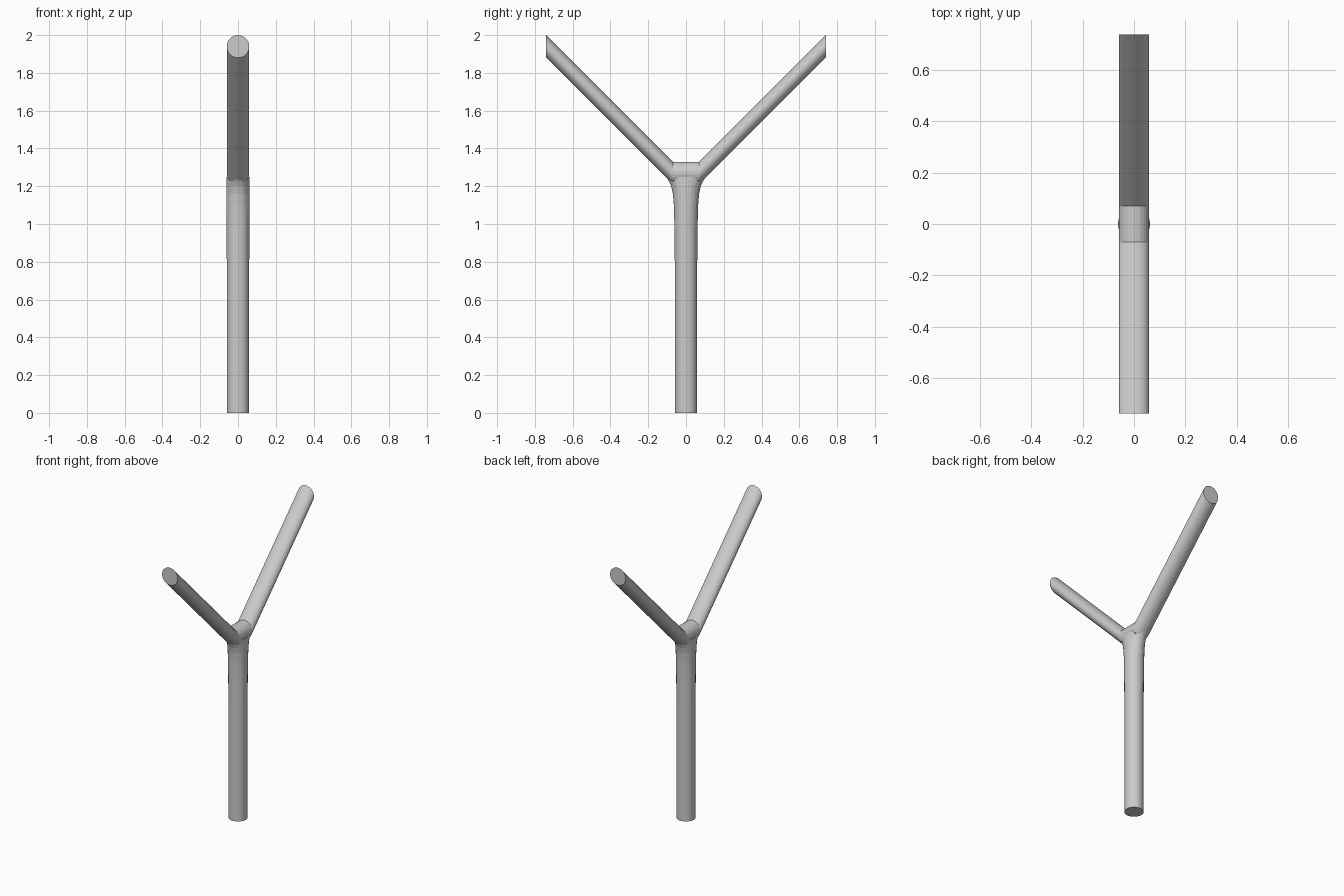
import bpy
import bmesh
from math import sin, cos, tau

SIDES = 24
R = 0.06

cube = bpy.data.objects.get("Cube")
if cube:
    bpy.data.objects.remove(cube, do_unlink=True)

grey = bpy.data.materials.new("plain grey")
grey.use_nodes = True
colour = (0.6, 0.6, 0.6, 1)
grey.diffuse_color = colour
grey.node_tree.nodes["Principled BSDF"].inputs["Base Color"].default_value = colour


def loft(name, sections):
    """Skin a capped tube through equal-sided rings of points."""
    bm = bmesh.new()
    rings = [[bm.verts.new(p) for p in section] for section in sections]
    for a, b in zip(rings, rings[1:]):
        for i in range(SIDES):
            j = (i + 1) % SIDES
            bm.faces.new((a[i], a[j], b[j], b[i]))
    bm.faces.new(rings[0])
    bm.faces.new(rings[-1])
    bmesh.ops.recalc_face_normals(bm, faces=bm.faces)
    mesh = bpy.data.meshes.new(name)
    bm.to_mesh(mesh)
    bm.free()
    mesh.materials.append(grey)
    obj = bpy.data.objects.new(name, mesh)
    bpy.context.collection.objects.link(obj)
    return obj


angles = [tau * (i + 0.5) / SIDES for i in range(SIDES)]

# Trunk: horizontal rings (height, x radius, y radius) flaring into the fork
trunk_profile = [(0, R, R), (0.8, R, R), (1.0, 0.061, 0.062), (1.1, 0.062, 0.065),
                 (1.16, 0.062, 0.07), (1.2, 0.062, 0.079), (1.225, 0.061, 0.09),
                 (1.25, R, 0.107)]
trunk = loft("forked_post", [[(rx * cos(a), ry * sin(a), z) for a in angles]
                             for z, rx, ry in trunk_profile])

# Fork: upright rings along y, so both arms end in vertical cuts
fork_path = [(-0.74, 1.94), (-0.07, 1.27), (0.07, 1.27), (0.74, 1.94)]
fork = loft("fork_arms", [[(R * cos(a), y, z + R * sin(a)) for a in angles]
                          for y, z in fork_path])

# Merge into a single skin
union = trunk.modifiers.new("join arms", "BOOLEAN")
union.operation = "UNION"
union.solver = "EXACT"
union.object = fork
bpy.context.view_layer.objects.active = trunk
trunk.select_set(True)
bpy.ops.object.modifier_apply(modifier=union.name)
bpy.data.objects.remove(fork, do_unlink=True)
